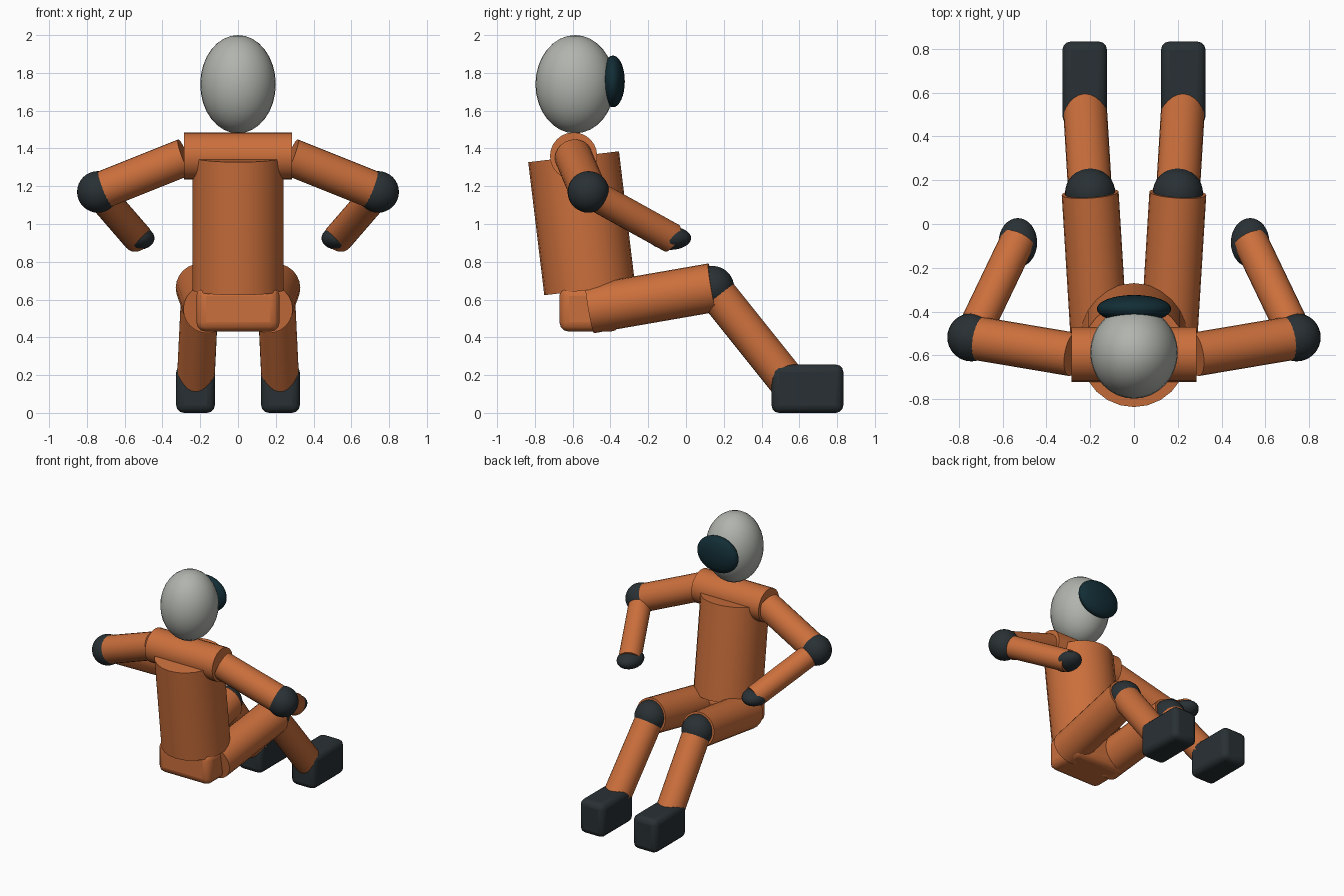
import bpy
from mathutils import Vector

if "Cube" in bpy.data.objects:
    bpy.data.objects.remove(bpy.data.objects["Cube"])


def material(name, rgb):
    m = bpy.data.materials.new(name)
    m.diffuse_color = (*rgb, 1)
    m.use_nodes = True
    m.node_tree.nodes["Principled BSDF"].inputs["Base Color"].default_value = m.diffuse_color
    return m


ORANGE = material("suit_orange", (0.60, 0.16, 0.045))
DARK = material("dark_rubber", (0.022, 0.03, 0.034))
GLASS = material("visor_glass", (0.006, 0.026, 0.036))
SHELL = material("helmet_grey", (0.44, 0.46, 0.42))


def finish(name, mat):
    ob = bpy.context.object
    ob.name = name
    ob.data.materials.append(mat)
    bpy.ops.object.shade_smooth_by_angle()
    return ob


def tube(name, start, end, radius, mat=ORANGE):
    a, b = Vector(start), Vector(end)
    axis = b - a
    bpy.ops.mesh.primitive_cylinder_add(
        vertices=24, radius=radius, depth=axis.length, location=(a + b) / 2,
        rotation=axis.to_track_quat('Z', 'Y').to_euler())
    return finish(name, mat)


def ball(name, centre, radii, mat=DARK):
    bpy.ops.mesh.primitive_uv_sphere_add(segments=32, ring_count=16, location=centre)
    bpy.context.object.scale = radii
    bpy.ops.object.transform_apply(location=False, rotation=False, scale=True)
    return finish(name, mat)


def rounded_box(name, centre, size, bevel, mat):
    bpy.ops.mesh.primitive_cube_add(size=1, location=centre)
    bpy.context.object.scale = size
    bpy.ops.object.transform_apply(location=False, rotation=False, scale=True)
    mod = bpy.context.object.modifiers.new("rounding", 'BEVEL')
    mod.width = bevel
    mod.segments = 3
    return finish(name, mat)


# Helmet and visor
ball("helmet", (0, -0.587, 1.74), (0.2, 0.21, 0.26), SHELL)
ball("visor", (0, -0.387, 1.755), (0.17, 0.063, 0.137), GLASS)

# Body
tube("torso", (0, -0.51, 0.652), (0, -0.595, 1.356), 0.242)
tube("shoulders", (-0.285, -0.595, 1.36), (0.285, -0.595, 1.36), 0.125)
rounded_box("pelvis", (0, -0.51, 0.55), (0.44, 0.32, 0.24), 0.05, ORANGE)

# Limbs, both sides
for side, s in (("left", -1), ("right", 1)):
    shoulder = (s * 0.28, -0.595, 1.355)
    elbow = (s * 0.742, -0.517, 1.17)
    wrist = (s * 0.53, -0.075, 0.925)
    tube(f"{side}_upper_arm", shoulder, elbow, 0.1)
    ball(f"{side}_elbow", elbow, (0.11, 0.11, 0.11))
    tube(f"{side}_forearm", elbow, wrist, 0.08)
    ball(f"{side}_hand", (s * 0.53, -0.085, 0.925), (0.088, 0.112, 0.062))

    hip = (s * 0.16, -0.51, 0.55)
    knee = (s * 0.2, 0.14, 0.663)
    ankle = (s * 0.225, 0.553, 0.147)
    tube(f"{side}_thigh", hip, knee, 0.13)
    ball(f"{side}_knee", knee, (0.115, 0.115, 0.115))
    tube(f"{side}_shin", knee, ankle, 0.1)
    rounded_box(f"{side}_boot", (s * 0.225, 0.643, 0.128), (0.204, 0.38, 0.256), 0.04, DARK)
